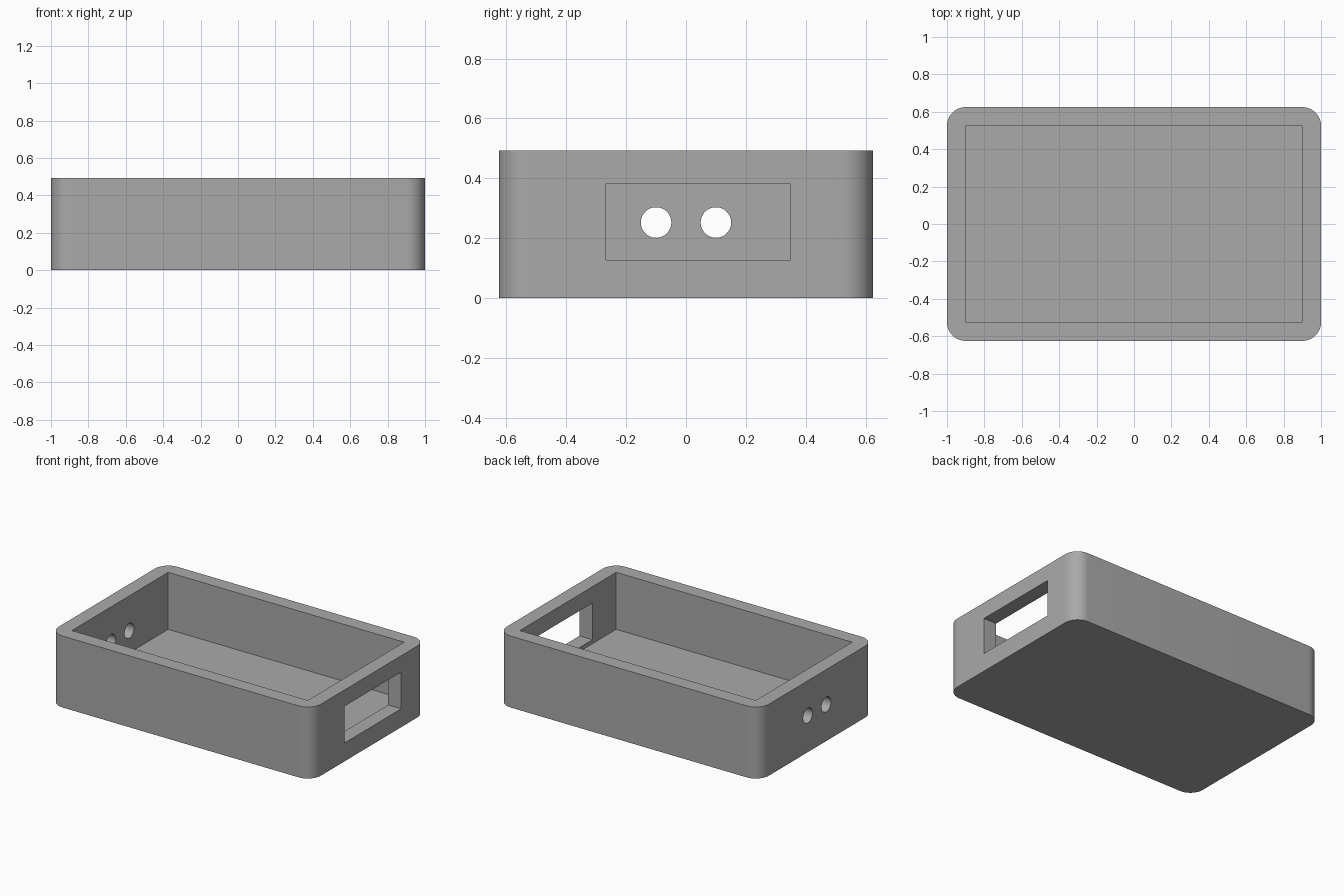
import bpy, bmesh, math
from mathutils import Matrix

old = bpy.data.objects.get("Cube")
if old:
    bpy.data.objects.remove(old, do_unlink=True)

LENGTH, WIDTH, HEIGHT = 2.0, 1.25, 0.493
WALL, FLOOR, RADIUS = 0.1, 0.1, 0.1

grey = bpy.data.materials.new("plain grey")
grey.use_nodes = True
colour = (0.4, 0.4, 0.4, 1)
grey.diffuse_color = colour
grey.node_tree.nodes["Principled BSDF"].inputs["Base Color"].default_value = colour


def add_object(name, bm):
    mesh = bpy.data.meshes.new(name)
    bm.to_mesh(mesh)
    bm.free()
    obj = bpy.data.objects.new(name, mesh)
    mesh.materials.append(grey)
    bpy.context.collection.objects.link(obj)
    return obj


def box(name, low, high, round_corners=0):
    bm = bmesh.new()
    bmesh.ops.create_cube(bm, size=1)
    for v in bm.verts:
        v.co = [h if c > 0 else l for c, l, h in zip(v.co, low, high)]
    if round_corners:
        upright = [e for e in bm.edges if abs(e.verts[0].co.z - e.verts[1].co.z) > 0.01]
        bmesh.ops.bevel(bm, geom=upright, offset=round_corners, segments=12,
                        profile=0.5, affect='EDGES')
    return add_object(name, bm)


def round_hole(name, x, y, z, radius):
    bm = bmesh.new()
    bmesh.ops.create_cone(bm, cap_ends=True, segments=48, radius1=radius,
                          radius2=radius, depth=WALL * 2,
                          matrix=Matrix.Translation((x, y, z)) @ Matrix.Rotation(math.pi / 2, 4, 'Y'))
    return add_object(name, bm)


# Open tray with rounded upright corners
hx, hy = LENGTH / 2, WIDTH / 2
tray = box("tray", (-hx, -hy, 0), (hx, hy, HEIGHT), RADIUS)

# Cutters: inner cavity, side window, two cable holes
cutters = [
    box("cavity_cutter", (WALL - hx, WALL - hy, FLOOR), (hx - WALL, hy - WALL, HEIGHT + 0.2)),
    box("window_cutter", (hx - WALL * 2, -0.267, 0.127), (hx + WALL, 0.35, 0.38)),
]
for y in (-0.1, 0.1):
    cutters.append(round_hole("hole_cutter", WALL / 2 - hx, y, 0.252, 0.051))

bpy.context.view_layer.objects.active = tray
tray.select_set(True)
for cutter in cutters:
    mod = tray.modifiers.new(cutter.name, 'BOOLEAN')
    mod.object = cutter
    mod.operation = 'DIFFERENCE'
    mod.solver = 'EXACT'
    bpy.ops.object.modifier_apply(modifier=mod.name)
for cutter in cutters:
    bpy.data.objects.remove(cutter, do_unlink=True)

# Smooth corners and holes, crisp edges elsewhere
bpy.ops.object.select_all(action='DESELECT')
tray.select_set(True)
bpy.ops.object.shade_smooth_by_angle(angle=math.radians(30))
